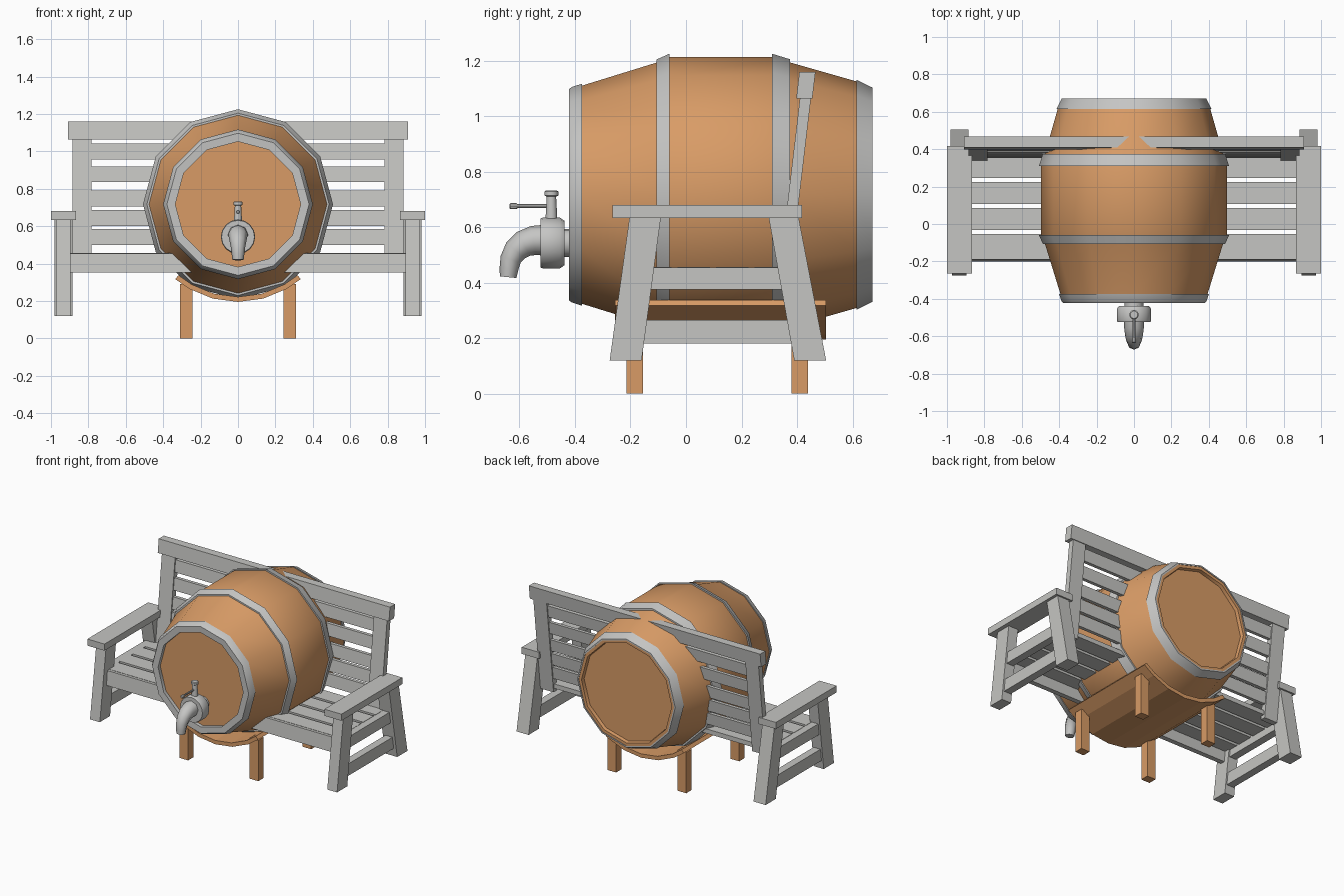
import bpy
from math import sin, cos, pi, radians
from mathutils import Vector

cube = bpy.data.objects.get("Cube")
if cube:
    bpy.data.objects.remove(cube, do_unlink=True)


def material(name, rgb):
    m = bpy.data.materials.new(name)
    m.use_nodes = True
    col = (*rgb, 1)
    m.diffuse_color = col
    m.node_tree.nodes["Principled BSDF"].inputs["Base Color"].default_value = col
    return m


OAK = material("oak", (0.69, 0.33, 0.133))
STEEL = material("steel", (0.56, 0.56, 0.55))
GREY_WOOD = material("grey_wood", (0.56, 0.56, 0.54))
AXIS_Z = 0.717


def build(name, verts, faces, mat, smooth=0):
    me = bpy.data.meshes.new(name)
    me.from_pydata(verts, [], faces)
    ob = bpy.data.objects.new(name, me)
    bpy.context.collection.objects.link(ob)
    me.materials.append(mat)
    bpy.ops.object.select_all(action='DESELECT')
    ob.select_set(True)
    bpy.context.view_layer.objects.active = ob
    bpy.ops.object.mode_set(mode='EDIT')
    bpy.ops.mesh.select_all(action='SELECT')
    bpy.ops.mesh.normals_make_consistent(inside=False)
    bpy.ops.object.mode_set(mode='OBJECT')
    if smooth:
        bpy.ops.object.shade_smooth_by_angle(angle=radians(smooth))
    return ob


def lathe(name, profile, mat, origin=(0, 0, AXIS_Z), n=12, closed=False, upright=False):
    """Turn (along, radius) points about the y axis, or the z axis if upright."""
    o = Vector(origin)
    verts = []
    for a, r in profile:
        for i in range(n):
            t = 2 * pi * i / n
            p = (r * cos(t), r * sin(t), a) if upright else (r * sin(t), a, r * cos(t))
            verts.append(o + Vector(p))
    k = len(profile)
    faces = [(j * n + i, j * n + (i + 1) % n,
              (j + 1) % k * n + (i + 1) % n, (j + 1) % k * n + i)
             for j in range(k if closed else k - 1) for i in range(n)]
    if not closed:
        faces += [tuple(range(n)), tuple(range((k - 1) * n, k * n))]
    return build(name, verts, faces, mat, 35)


def prism(name, outline, x0, x1, mat=GREY_WOOD):
    """Extrude a (y, z) outline from x0 to x1."""
    n = len(outline)
    verts = [(x, y, z) for x in (x0, x1) for y, z in outline]
    faces = [tuple(range(n)), tuple(range(n, 2 * n))]
    faces += [(i, (i + 1) % n, n + (i + 1) % n, n + i) for i in range(n)]
    return build(name, verts, faces, mat)


def rect(y0, y1, z0, z1):
    return [(y0, z0), (y1, z0), (y1, z1), (y0, z1)]


def pair(name, outline, x0, x1, mat=GREY_WOOD):
    prism("left_" + name, outline, x0, x1, mat)
    prism("right_" + name, outline, -x1, -x0, mat)


# Barrel with recessed heads
lathe("barrel", [(-0.395, 0.335), (-0.415, 0.338), (-0.415, 0.38), (-0.375, 0.393),
                 (-0.1, 0.478), (-0.06, 0.497), (0.32, 0.497), (0.37, 0.478),
                 (0.615, 0.408), (0.668, 0.38), (0.668, 0.355), (0.645, 0.35)], OAK)

# Barrel hoops
lathe("front_end_hoop", [(-0.42, 0.335), (-0.422, 0.38), (-0.412, 0.388), (-0.375, 0.4),
                         (-0.375, 0.335)], STEEL, closed=True)
lathe("back_end_hoop", [(0.615, 0.38), (0.615, 0.414), (0.672, 0.386), (0.672, 0.376)],
      STEEL, closed=True)
lathe("front_hoop", [(-0.107, 0.46), (-0.107, 0.487), (-0.06, 0.508), (-0.06, 0.47)],
      STEEL, closed=True)
lathe("back_hoop", [(0.31, 0.47), (0.31, 0.508), (0.375, 0.488), (0.375, 0.46)],
      STEEL, closed=True)

# Curved cradle under the barrel
angles = [radians(a) for a in (-40, -30, -15, 0, 15, 30, 40)]
arc = [(0.522 * sin(a), AXIS_Z - 0.522 * cos(a)) for a in angles]
arc += [(0.495 * sin(a), AXIS_Z - 0.495 * cos(a)) for a in reversed(angles)]
n = len(arc)
build("cradle", [(x, y, z) for y in (-0.255, 0.505) for x, z in arc],
      [tuple(range(n)), tuple(range(n, 2 * n))]
      + [(i, (i + 1) % n, n + (i + 1) % n, n + i) for i in range(n)], OAK)

# Cradle legs
for name, y in (("front_cradle_leg", -0.185), ("back_cradle_leg", 0.41)):
    pair(name, rect(y - 0.03, y + 0.03, 0, 0.29), 0.242, 0.31, OAK)

# Tap body, stem and lever
tap = (0, 0, 0.543)
lathe("tap_neck", [(-0.45, 0.05), (-0.39, 0.05)], STEEL, tap, 16)
lathe("tap_body", [(-0.525, 0.06), (-0.525, 0.088), (-0.515, 0.092), (-0.455, 0.092),
                   (-0.438, 0.08), (-0.438, 0.05)], STEEL, tap, 16)
lathe("tap_stem", [(0.61, 0.022), (0.655, 0.02), (0.71, 0.017), (0.714, 0.025),
                   (0.728, 0.025), (0.732, 0.02)], STEEL, (0, -0.485, 0), 12, upright=True)
lathe("tap_lever", [(-0.636, 0.007), (-0.632, 0.011), (-0.612, 0.011), (-0.606, 0.007),
                    (-0.48, 0.007)], STEEL, (0, 0, 0.676), 8)

# Tap spout: a tapering bent pipe
path = [(-0.515, 0.553, 0.055), (-0.55, 0.552, 0.053), (-0.585, 0.54, 0.049),
        (-0.614, 0.516, 0.044), (-0.632, 0.484, 0.038), (-0.638, 0.45, 0.034),
        (-0.641, 0.42, 0.03)]
curve = bpy.data.curves.new("tap_spout", 'CURVE')
curve.dimensions = '3D'
curve.bevel_depth = 1
curve.bevel_resolution = 2
curve.use_fill_caps = True
spline = curve.splines.new('POLY')
spline.points.add(len(path) - 1)
for pt, (y, z, r) in zip(spline.points, path):
    pt.co = (0, y, z, 1)
    pt.radius = r
curve.materials.append(STEEL)
spout = bpy.data.objects.new("tap_spout", curve)
bpy.context.collection.objects.link(spout)
bpy.ops.object.select_all(action='DESELECT')
spout.select_set(True)
bpy.context.view_layer.objects.active = spout
bpy.ops.object.convert(target='MESH')
bpy.ops.object.shade_smooth_by_angle(angle=radians(50))

# Bench ends: splayed legs, armrests and stretchers
pair("front_leg", [(-0.275, 0.12), (-0.16, 0.12), (-0.09, 0.64), (-0.203, 0.64)], 0.895, 0.972)
pair("back_leg", [(0.39, 0.12), (0.505, 0.12), (0.405, 0.64), (0.297, 0.64)], 0.885, 0.98)
pair("armrest", rect(-0.265, 0.418, 0.633, 0.68), 0.865, 1.0)
pair("lower_stretcher", [(-0.19, 0.18), (0.42, 0.18), (0.4, 0.265), (-0.17, 0.265)], 0.905, 0.96)
pair("upper_stretcher", rect(-0.15, 0.37, 0.375, 0.455), 0.905, 0.96)

# Seat
prism("seat_apron", [(-0.2, 0.353), (-0.165, 0.353), (-0.155, 0.455), (-0.19, 0.455)], -0.9, 0.9)
for i in range(4):
    y = -0.17 + i * 0.139
    prism(f"seat_slat_{i + 1}", rect(y, y + 0.117, 0.425, 0.457), -0.91, 0.91)


# Leaning backrest
def leaning(z0, z1, front, back):
    lean = lambda z: 0.365 + 0.118 * (z - 0.68)
    return [(lean(z0) + front, z0), (lean(z0) + back, z0),
            (lean(z1) + back, z1), (lean(z1) + front, z1)]


pair("back_post", leaning(0.4, 1.08, 0, 0.04), 0.782, 0.886)
prism("top_rail", leaning(1.064, 1.16, -0.013, 0.045), -0.91, 0.91)
for i, z in enumerate((0.5, 0.602, 0.705, 0.835, 0.957)):
    prism(f"back_slat_{i + 1}", leaning(z, z + 0.085, 0.008, 0.032), -0.8, 0.8)
